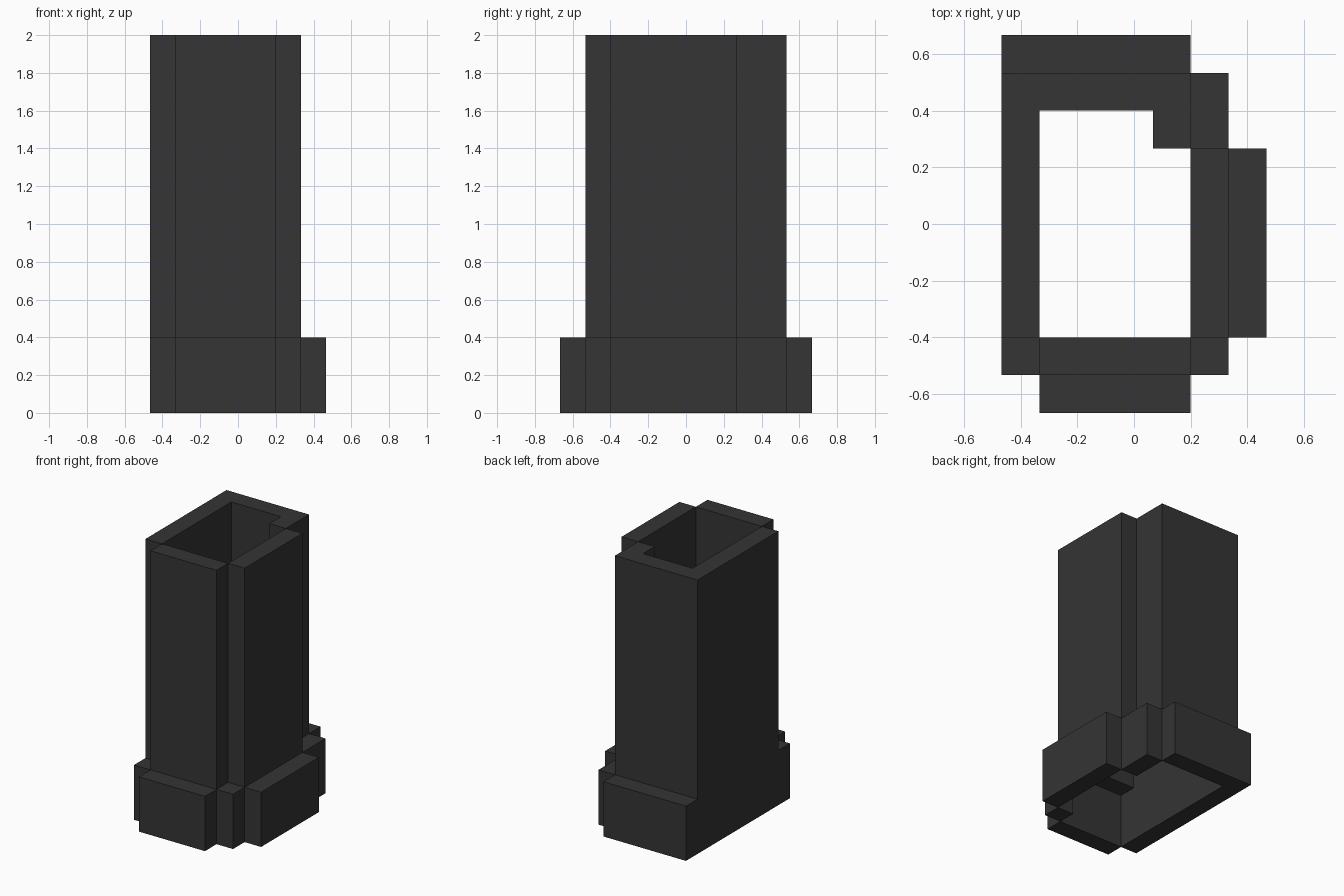
import bpy
import bmesh

cube = bpy.data.objects.get("Cube")
if cube:
    bpy.data.objects.remove(cube, do_unlink=True)

U = 2 / 15                    # grid cell size
BASE_TOP, TOWER_TOP = 3, 15   # heights in cells

charcoal = bpy.data.materials.new("charcoal")
charcoal.use_nodes = True
COLOUR = (0.035, 0.035, 0.035, 1)
charcoal.diffuse_color = COLOUR
charcoal.node_tree.nodes["Principled BSDF"].inputs["Base Color"].default_value = COLOUR


def prism(name, outline, z0, z1):
    """Extrude a counter-clockwise plan outline, given in grid cells."""
    bm = bmesh.new()
    verts = [bm.verts.new(((x - 3.5) * U, (y - 5) * U, z0 * U)) for x, y in outline]
    face = bm.faces.new(verts)
    top = bmesh.ops.extrude_face_region(bm, geom=[face])["geom"]
    bmesh.ops.translate(bm, vec=(0, 0, (z1 - z0) * U),
                        verts=[g for g in top if isinstance(g, bmesh.types.BMVert)])
    bmesh.ops.recalc_face_normals(bm, faces=bm.faces)
    mesh = bpy.data.meshes.new(name)
    bm.to_mesh(mesh)
    bm.free()
    mesh.materials.append(charcoal)
    obj = bpy.data.objects.new(name, mesh)
    bpy.context.collection.objects.link(obj)
    return obj


def rect(x0, y0, x1, y1):
    return [(x0, y0), (x1, y0), (x1, y1), (x0, y1)]


# Base ring: hollow, open underneath, stepped at its corners
base_parts = {
    "base_left_and_back": [(0, 1), (1, 1), (1, 9), (5, 9), (5, 10), (0, 10)],
    "base_front": rect(1, 0, 5, 1),
    "base_front_corner": rect(5, 1, 6, 2),
    "base_side": rect(6, 2, 7, 7),
    "base_back_corner": rect(5, 7, 6, 9),
}
for name, outline in base_parts.items():
    prism(name, outline, 0, BASE_TOP)

# Tower walls: one cell inside the ring, open at the top
tower_parts = {
    "tower_left_and_back": [(0, 2), (1, 2), (1, 8), (4, 8),
                            (4, 7), (5, 7), (5, 9), (0, 9)],
    "tower_front": rect(1, 1, 5, 2),
    "tower_side": rect(5, 2, 6, 7),
}
for name, outline in tower_parts.items():
    prism(name, outline, BASE_TOP, TOWER_TOP)
